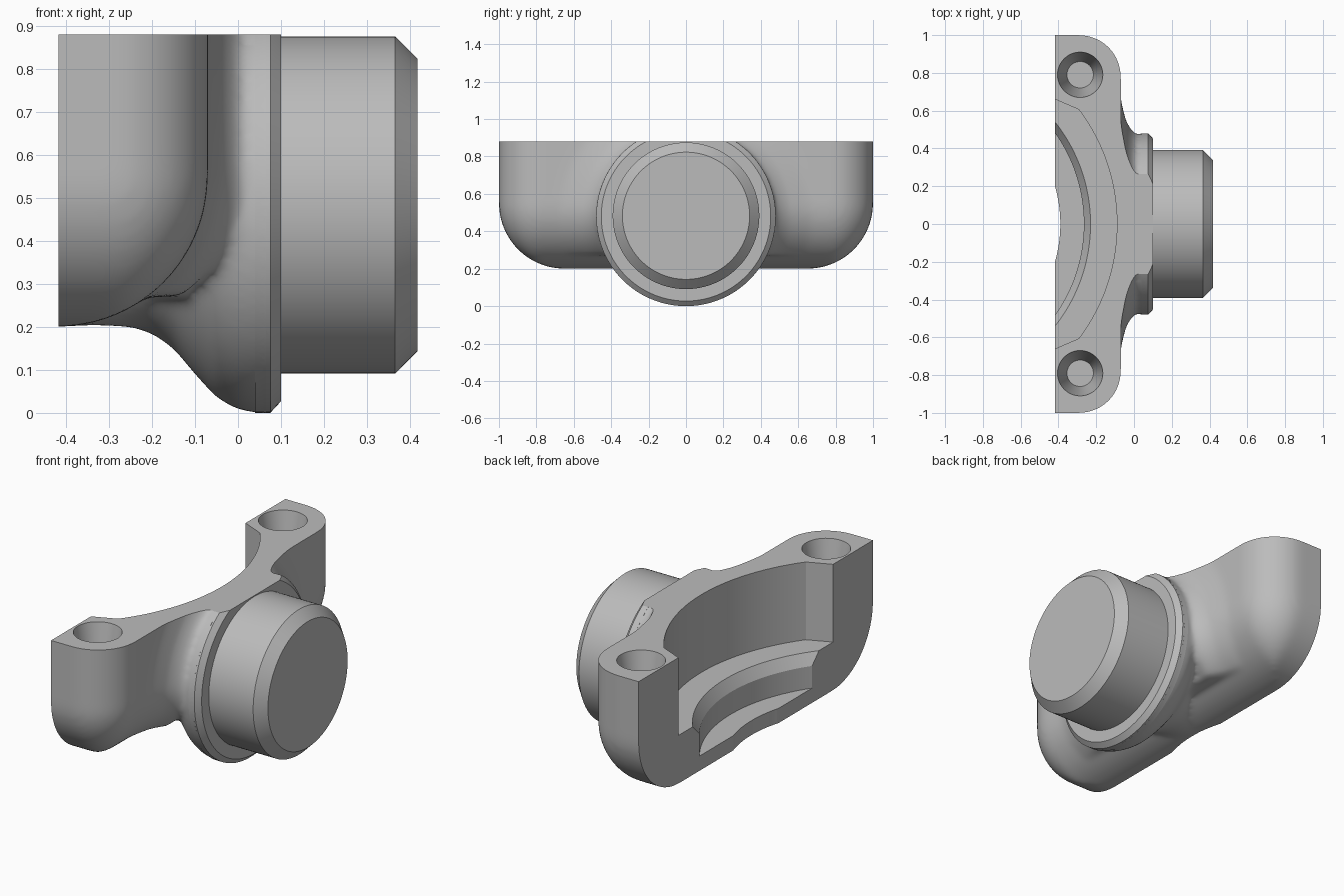
import bpy, bmesh
from math import sin, cos, pi, sqrt
from mathutils import Matrix, Vector

cube = bpy.data.objects.get("Cube")
if cube:
    bpy.data.objects.remove(cube)

AXIS_Z = 0.48      # height of the round spigot axis
ARM_FRONT = -0.07  # front wall of the clamp arms
ROUND = 0.35       # rounding of the lower arm edges
TOP = 0.88
BACK = -0.417

metal = bpy.data.materials.new("plain_grey")
metal.use_nodes = True
metal.diffuse_color = (0.5, 0.5, 0.5, 1)
metal.node_tree.nodes["Principled BSDF"].inputs["Base Color"].default_value = (0.5, 0.5, 0.5, 1)


def finish(name, bm):
    bmesh.ops.recalc_face_normals(bm, faces=bm.faces)
    mesh = bpy.data.meshes.new(name)
    bm.to_mesh(mesh)
    bm.free()
    mesh.materials.append(metal)
    obj = bpy.data.objects.new(name, mesh)
    bpy.context.collection.objects.link(obj)
    return obj


def lathe(name, profile, matrix, steps=128):
    """Revolve (radius, height) points that start and end on the axis."""
    bm = bmesh.new()
    verts = [bm.verts.new((r, 0, h)) for r, h in profile]
    edges = [bm.edges.new(pair) for pair in zip(verts, verts[1:])]
    bmesh.ops.spin(bm, geom=verts + edges, cent=(0, 0, 0), axis=(0, 0, 1),
                   angle=2 * pi, steps=steps, use_duplicate=False)
    bmesh.ops.remove_doubles(bm, verts=bm.verts, dist=1e-5)
    bm.transform(matrix)
    return finish(name, bm)


def hull(name, points):
    bm = bmesh.new()
    for p in points:
        bm.verts.new(p)
    result = bmesh.ops.convex_hull(bm, input=bm.verts)
    loose = {g for g in result["geom_interior"] + result["geom_unused"]
             if isinstance(g, bmesh.types.BMVert)}
    bmesh.ops.delete(bm, geom=list(loose), context="VERTS")
    return finish(name, bm)


def prism(name, outline, low, high):
    return hull(name, [(x, y, z) for x, y in outline for z in (low, high)])


def apply(obj, kind, **settings):
    mod = obj.modifiers.new(kind, kind)
    for key, value in settings.items():
        setattr(mod, key, value)
    activate(obj)
    bpy.ops.object.modifier_apply(modifier=mod.name)


def activate(obj):
    bpy.ops.object.select_all(action="DESELECT")
    obj.select_set(True)
    bpy.context.view_layer.objects.active = obj


def combine(obj, tool, operation):
    apply(obj, "BOOLEAN", object=tool, operation=operation, solver="EXACT")
    bpy.data.objects.remove(tool)


def box(x0, x1, z0, z1):
    return prism("cutter", [(x0, -2), (x1, -2), (x1, 2), (x0, 2)], z0, z1)


spigot_axis = Matrix.Translation((0, 0, AXIS_Z)) @ Matrix.Rotation(pi / 2, 4, "Y")

# Clamp arms: rounded plan outline, shrinking towards the bottom
levels = [(0.0, 1.1)]
for i in range(17):
    t = i / 16 * pi / 2
    levels.append((ROUND * (1 - cos(t)), 0.2 + ROUND * (1 - sin(t))))
points = []
for inset, z in levels:
    c = max(0.22 - inset, 0.001)
    for side in (-1, 1):
        points.append((-0.8, side * (1 - inset), z))
        for k in range(13):
            a = k / 12 * pi / 2
            points.append((ARM_FRONT - inset - c + c * cos(a),
                           side * (1 - inset - c + c * sin(a)), z))
body = hull("clamp_body", points)

# Bell-shaped flare growing out of the arms
flare = lathe("flare", [(0, -0.6), (0.28, -0.6), (0.277, -0.32), (0.28, -0.25),
                        (0.295, -0.2), (0.33, -0.15), (0.39, -0.1), (0.445, -0.05),
                        (0.473, 0), (0.481, 0.05), (0.481, 0.2), (0, 0.2)], spigot_axis)

# Soft fillet ring that follows the arm wall
fillet = lathe("fillet", [(0, -0.2), (0.72, -0.2), (0.72, -0.08), (0.62, -0.06),
                          (0.55, -0.042), (0.51, -0.02), (0.475, 0.01), (0, 0.01)], spigot_axis)
for v in fillet.data.vertices:
    v.co.z = max(v.co.z, 0.27)
    drop = max(0.2 + ROUND - v.co.z, 0)
    v.co.x -= ROUND - sqrt(ROUND ** 2 - drop ** 2)

# Melt the three lumps together like a casting
activate(body)
flare.select_set(True)
fillet.select_set(True)
bpy.ops.object.join()
apply(body, "REMESH", mode="VOXEL", voxel_size=0.014)
apply(body, "SMOOTH", factor=0.5, iterations=16)
combine(body, box(BACK, 0.065, -1, 1), "INTERSECT")

# Chamfered rim
rim = lathe("rim", [(0, 0.04), (0.48, 0.04), (0.48, 0.075), (0.453, 0.1), (0, 0.1)], spigot_axis)
combine(body, rim, "UNION")
combine(body, box(-2, 2, TOP, 2), "DIFFERENCE")

# Stepped semicircular seat in the back
seat = lathe("seat_cutter", [(0, 0.05), (0.71, 0.05), (0.71, 0.28), (0.835, 0.28), (0.835, 0.4),
                             (0.87, 0.46), (1.01, 0.46), (1.01, 1.1), (0, 1.1)],
             Matrix.Translation((-1.1, 0, 0)), 192)
wedge = prism("cutter", [(-1.6, -1.172), (0.1, -0.436), (0.1, 0.436), (-1.6, 1.172)], -0.2, 1.3)
combine(seat, wedge, "INTERSECT")
combine(body, seat, "DIFFERENCE")

# Tapered bolt holes
for side in (-1, 1):
    hole = lathe("hole_cutter", [(0, 0.6), (0.07, 0.6), (0.12, TOP), (0.12, 1), (0, 1)],
                 Matrix.Translation((-0.285, side * 0.79, 0)), 48)
    combine(body, hole, "DIFFERENCE")

# Round spigot with chamfered end
spigot = lathe("spigot", [(0, 0.06), (0.392, 0.06), (0.392, 0.365), (0.34, 0.417), (0, 0.417)],
               Matrix.Translation((0, 0, 0.003)) @ spigot_axis)

for obj in (body, spigot):
    activate(obj)
    bpy.ops.object.shade_smooth_by_angle(angle=0.5)
